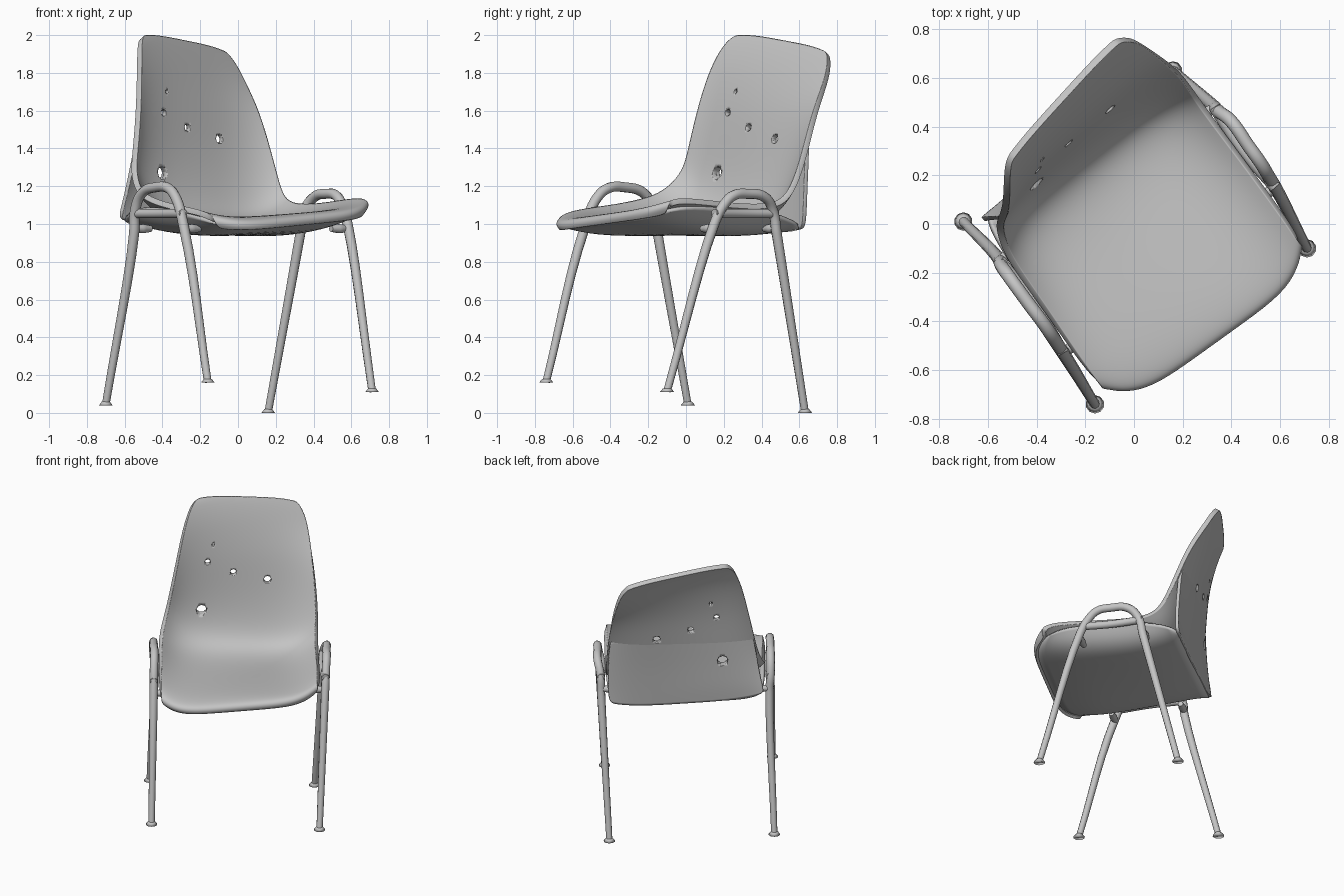
import bpy, bmesh, math
from mathutils import Vector

if "Cube" in bpy.data.objects:
    bpy.data.objects.remove(bpy.data.objects["Cube"])

grey = bpy.data.materials.new("warm_grey")
grey.use_nodes = True
COLOUR = (0.55, 0.55, 0.55, 1)
grey.diffuse_color = COLOUR
grey.node_tree.nodes["Principled BSDF"].inputs["Base Color"].default_value = COLOUR

SIDE = Vector((0.81, 0.586, 0))      # towards the chair's own left
FRONT = Vector((0.586, -0.81, 0))    # the way the chair faces


def place(p):
    return SIDE * p[0] + FRONT * p[1] + Vector((0, 0, p[2]))


def new_object(name, bm):
    mesh = bpy.data.meshes.new(name)
    bm.to_mesh(mesh)
    bm.free()
    ob = bpy.data.objects.new(name, mesh)
    bpy.context.collection.objects.link(ob)
    mesh.materials.append(grey)
    for f in mesh.polygons:
        f.use_smooth = True
    return ob


# Sheet lofted through rows of right edge, middle, left edge and squareness
def sheet(name, rows, thick, cutter=None, count=12):
    bm = bmesh.new()
    grid = []
    for right, mid, left, power in rows:
        r, m, l = place(right), place(mid), place(left)
        line = []
        for i in range(count + 1):
            s = math.sin(1.2 * (2 * i / count - 1)) / math.sin(1.2)
            bulge = (m - (r + l) / 2) * (1 - abs(s) ** power)
            line.append(bm.verts.new(r.lerp(l, (s + 1) / 2) + bulge))
        grid.append(line)
    for a, b in zip(grid, grid[1:]):
        for i in range(count):
            bm.faces.new((a[i], a[i + 1], b[i + 1], b[i]))
    ob = new_object(name, bm)
    sub = ob.modifiers.new("smooth", "SUBSURF")
    sub.levels = sub.render_levels = 3 if cutter else 2
    solid = ob.modifiers.new("thickness", "SOLIDIFY")
    solid.thickness, solid.offset = thick, 0
    if cutter:
        cut = ob.modifiers.new("holes", "BOOLEAN")
        cut.object, cut.operation, cut.solver = cutter, "DIFFERENCE", "EXACT"
        ob.modifiers.new("even_shading", "WEIGHTED_NORMAL")


# Cutter for the worn holes in the backrest
bm = bmesh.new()
for x, y, z, r in ((-0.42, 0.19, 1.27, 0.034), (-0.29, 0.36, 1.51, 0.02),
                   (-0.40, 0.23, 1.59, 0.018), (-0.12, 0.5, 1.45, 0.024),
                   (-0.39, 0.28, 1.70, 0.01)):
    ret = bmesh.ops.create_cone(bm, cap_ends=True, segments=9, radius1=r,
                                radius2=r, depth=0.4)
    turn = FRONT.to_track_quat("Z", "Y").to_matrix()
    for v in ret["verts"]:
        v.co = turn @ v.co + Vector((x, y, z))
holes = new_object("hole_cutter", bm)
holes.hide_render = True
holes.hide_viewport = True

# Seat and backrest as one continuous shell
sheet("seat_and_back", [
    ((-.46, .465, .985), (0, .57, 1.0), (.47, .465, 1.06), 6),
    ((-.495, .475, 1.02), (0, .59, 1.035), (.505, .48, 1.11), 6),
    ((-.51, .38, 1.06), (0, .46, 1.045), (.515, .39, 1.13), 5),
    ((-.50, .10, 1.09), (0, .10, 1.01), (.515, .10, 1.10), 4),
    ((-.50, -.12, 1.13), (0, -.15, .995), (.51, -.12, 1.09), 4),
    ((-.49, -.23, 1.18), (0, -.31, 1.03), (.51, -.28, 1.11), 4),
    ((-.455, -.32, 1.28), (0, -.385, 1.16), (.515, -.36, 1.25), 4),
    ((-.425, -.335, 1.42), (.02, -.43, 1.4), (.505, -.425, 1.42), 4),
    ((-.385, -.365, 1.62), (.03, -.46, 1.62), (.485, -.495, 1.6), 4),
    ((-.345, -.415, 1.82), (.05, -.52, 1.82), (.455, -.59, 1.76), 4),
    ((-.30, -.475, 1.95), (.06, -.57, 1.93), (.43, -.625, 1.84), 4),
    ((-.26, -.515, 1.99), (.07, -.595, 1.965), (.39, -.65, 1.90), 4),
], 0.03, holes)

# Rear panel that drops straight down behind the seat
sheet("rear_panel", [
    ((-.42, -.335, 1.44), (.02, -.437, 1.44), (.50, -.435, 1.44), 4),
    ((-.45, -.355, 1.25), (0, -.42, 1.25), (.505, -.42, 1.25), 4),
    ((-.48, -.375, 1.1), (0, -.41, 1.08), (.51, -.41, 1.08), 4),
    ((-.50, -.38, 1.03), (0, -.40, .97), (.50, -.41, .98), 4),
], 0.02, holes)

# Underside with sides turned up to the seat rim
sheet("seat_underside", [
    ((-.48, -.38, 1.03), (0, -.40, .98), (.49, -.40, .99), 8),
    ((-.50, -.22, 1.09), (0, -.20, .95), (.51, -.22, 1.06), 8),
    ((-.50, .05, 1.08), (0, .05, .945), (.51, .05, 1.08), 8),
    ((-.50, .33, 1.04), (0, .35, .96), (.505, .33, 1.10), 8),
    ((-.46, .46, 1.0), (0, .565, 1.01), (.47, .46, 1.07), 6),
], 0.02)


# Bent tube through a list of points, thinner at its ends
def tube(name, points, radius, taper):
    cu = bpy.data.curves.new(name, "CURVE")
    cu.dimensions = "3D"
    cu.bevel_depth, cu.bevel_resolution = radius, 3
    cu.use_fill_caps = True
    sp = cu.splines.new("BEZIER")
    sp.bezier_points.add(len(points) - 1)
    for i, (bp, p) in enumerate(zip(sp.bezier_points, points)):
        bp.co = p
        bp.handle_left_type = bp.handle_right_type = "AUTO"
        bp.radius = taper if i in (0, len(points) - 1) else 1
    sp.resolution_u = 6
    ob = bpy.data.objects.new(name, cu)
    bpy.context.collection.objects.link(ob)
    cu.materials.append(grey)


# Each side frame: front foot, up over the arch, down to the rear foot
frames = {
    "right": [(-.16, -.74, .165), (-.29, -.53, 1.0), (-.33, -.47, 1.14),
              (-.37, -.41, 1.19), (-.43, -.33, 1.195), (-.51, -.22, 1.16),
              (-.545, -.17, 1.07), (-.55, -.15, .95), (-.70, .01, .045)],
    "left": [(.71, -.10, .115), (.58, .15, 1.0), (.55, .2, 1.1),
             (.52, .25, 1.15), (.47, .32, 1.16), (.40, .42, 1.14),
             (.35, .46, 1.07), (.33, .48, .95), (.16, .63, .005)],
}
for side, pts in frames.items():
    pts = [Vector(p) for p in pts]
    tube(side + "_leg_frame", pts, 0.027, 0.75)
    inward = SIDE * (0.09 if side == "right" else -0.09)
    # Rail along the seat edge, below the arch
    low, high = pts[1].copy(), pts[7].copy()
    low.z = high.z = 1.055
    tube(side + "_seat_rail", [low, (low + high) / 2 + inward * 0.15, high], 0.025, 1)
    for end, top, foot in (("front", pts[1], pts[0]), ("rear", pts[7], pts[8])):
        # Bracket from leg to underside
        start = top.copy()
        start.z = 0.975
        tube(side + "_" + end + "_bracket",
             [start, start + inward * 0.6, start + inward * 1.2], 0.025, 0.7)
        # Foot pad
        bm = bmesh.new()
        bmesh.ops.create_cone(bm, cap_ends=True, segments=10, radius1=0.038,
                              radius2=0.022, depth=0.02)
        bmesh.ops.translate(bm, verts=bm.verts, vec=foot + Vector((0, 0, 0.005)))
        new_object(side + "_" + end + "_foot", bm)
